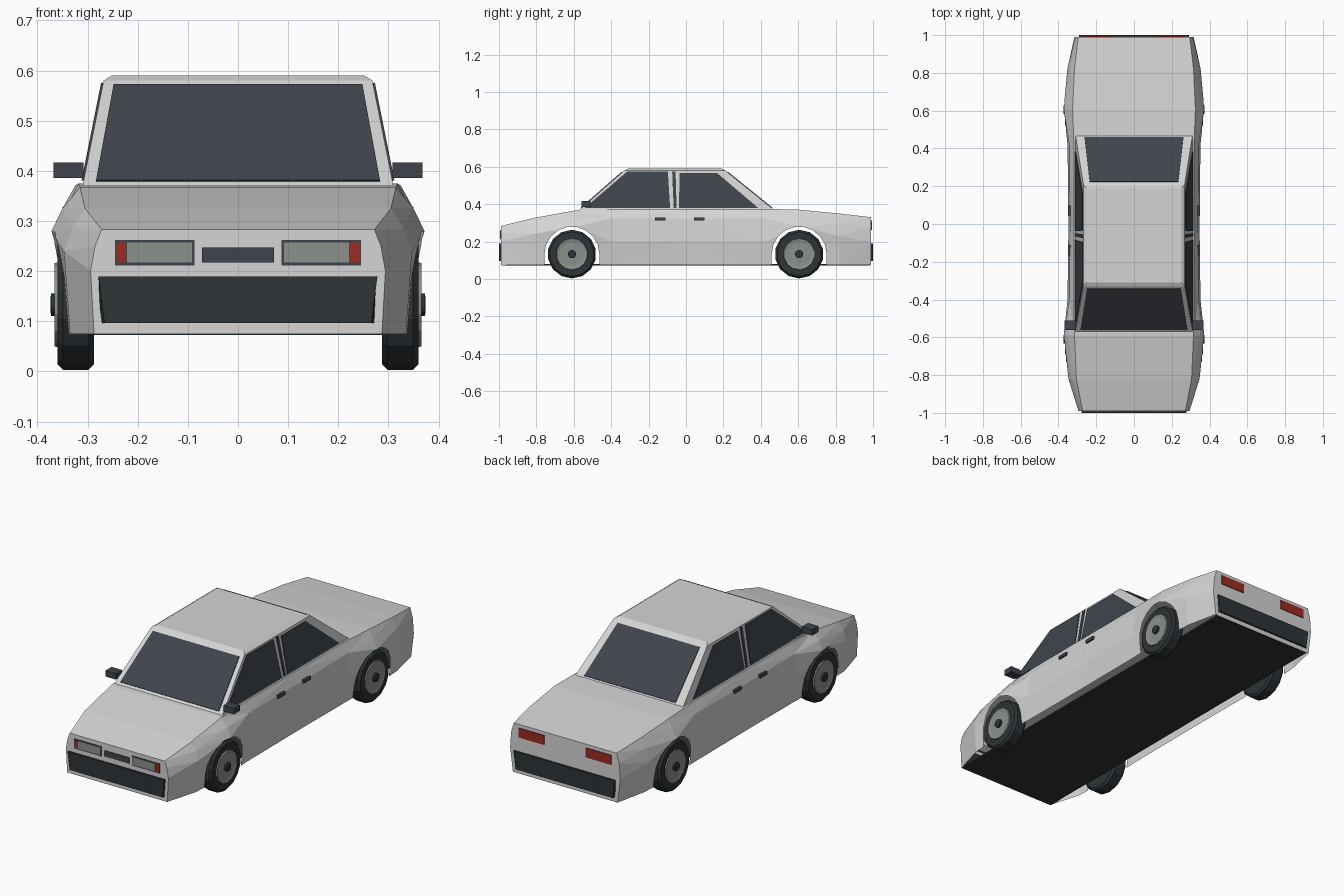
import bpy
import bmesh
import math
from mathutils import Vector

cube = bpy.data.objects.get("Cube")
if cube:
    bpy.data.objects.remove(cube, do_unlink=True)


def material(name, r, g, b):
    m = bpy.data.materials.new(name)
    m.use_nodes = True
    m.diffuse_color = (r, g, b, 1)
    m.node_tree.nodes["Principled BSDF"].inputs["Base Color"].default_value = (r, g, b, 1)
    return m


PAINT = material("silver paint", 0.66, 0.66, 0.66)
GLASS = material("dark glass and trim", 0.05, 0.059, 0.073)
RUBBER = material("black rubber", 0.026, 0.033, 0.037)
LENS = material("grey lens and rim", 0.26, 0.285, 0.265)
RED = material("red lamp", 0.33, 0.025, 0.015)


def finish(name, bm, *mats):
    bmesh.ops.recalc_face_normals(bm, faces=bm.faces[:])
    mesh = bpy.data.meshes.new(name)
    bm.to_mesh(mesh)
    bm.free()
    for m in mats:
        mesh.materials.append(m)
    obj = bpy.data.objects.new(name, mesh)
    bpy.context.collection.objects.link(obj)
    return obj


def loft(bm, rings, caps=True):
    """Skin closed rings of points; returns the side faces."""
    rows = [[bm.verts.new(p) for p in ring] for ring in rings]
    n = len(rows[0])
    sides = [bm.faces.new((a[i], a[(i + 1) % n], b[(i + 1) % n], b[i]))
             for a, b in zip(rows, rows[1:]) for i in range(n)]
    if caps:
        bm.faces.new(rows[0])
        bm.faces.new(rows[-1])
    return sides


def solid(name, rings, mat):
    bm = bmesh.new()
    loft(bm, rings)
    return finish(name, bm, mat)


def plate(name, pts, mat, t=0.004):
    """Thin prism centred on a flat outline."""
    p = [Vector(q) for q in pts]
    n = (p[1] - p[0]).cross(p[2] - p[0]).normalized() * t
    return solid(name, [[q - n for q in p], [q + n for q in p]], mat)


def rect(x0, x1, z0, z1, y):
    return [(x0, y, z0), (x1, y, z0), (x1, y, z1), (x0, y, z1)]


def box(name, x0, x1, y0, y1, z0, z1, mat):
    return solid(name, [rect(x0, x1, z0, z1, y0), rect(x0, x1, z0, z1, y1)], mat)


# Lower body: half cross-sections (x, z) from deck edge down to the sill
FLOOR_Z = 0.075
stations = [
    (-0.99, [(0.272, 0.283), (0.285, 0.25), (0.294, 0.20), 0.287]),
    (-0.82, [(0.305, 0.325), (0.330, 0.285), (0.347, 0.24), 0.335]),
    (-0.59, [(0.315, 0.367), (0.350, 0.325), (0.372, 0.28), 0.345]),
    (-0.40, [(0.318, 0.375), (0.342, 0.325), (0.352, 0.20), 0.337]),
    (0.00, [(0.318, 0.375), (0.339, 0.32), (0.347, 0.20), 0.335]),
    (0.42, [(0.318, 0.375), (0.342, 0.325), (0.352, 0.20), 0.337]),
    (0.61, [(0.325, 0.370), (0.350, 0.325), (0.372, 0.28), 0.345]),
    (0.82, [(0.315, 0.350), (0.338, 0.30), (0.353, 0.23), 0.337]),
    (0.99, [(0.295, 0.330), (0.310, 0.28), (0.316, 0.20), 0.300]),
]
rings = []
for y, half in stations:
    half = half[:3] + [(half[3], FLOOR_Z)]
    rings.append([(x, y, z) for x, z in half] + [(-x, y, z) for x, z in reversed(half)])
bm = bmesh.new()
sides = loft(bm, rings)
skin = [f for f in sides if f.calc_center_median().z > FLOOR_Z + 0.01]
bmesh.ops.triangulate(bm, faces=skin)
body = finish("body_shell", bm, PAINT)

# Wheel arches cut through the shell
WHEEL_Z = 0.133
AXLES = {"front": -0.61, "rear": 0.605}
for end, wy in AXLES.items():
    arc = [(wy + 0.147 * math.cos(a), WHEEL_Z + 0.147 * math.sin(a))
           for a in (math.pi * i / 9 for i in range(10))]
    arc += [(wy - 0.147, -0.05), (wy + 0.147, -0.05)]
    cutter = solid(end + "_arch_cutter", [[(x, y, z) for y, z in arc] for x in (-0.6, 0.6)], PAINT)
    cutter.hide_render = True
    mod = body.modifiers.new("arch", "BOOLEAN")
    mod.operation = "DIFFERENCE"
    mod.solver = "EXACT"
    mod.object = cutter
    bpy.context.view_layer.objects.active = body
    bpy.ops.object.modifier_apply(modifier=mod.name)
    bpy.data.objects.remove(cutter, do_unlink=True)

# Open the underside and the arches so that the body is a hollow shell
bm = bmesh.new()
bm.from_mesh(body.data)
inner = []
for f in bm.faces:
    c = f.calc_center_median()
    if abs(f.normal.x) < 0.002 and c.z < 0.288 and abs(c.y) < 0.95:
        inner.append(f)
bmesh.ops.delete(bm, geom=inner, context="FACES")
bm.to_mesh(body.data)
bm.free()

box("floor_pan", -0.287, 0.287, -0.985, 0.985, FLOOR_Z - 0.002, FLOOR_Z + 0.006, RUBBER)


# Cabin with tapered roof
def level(x, y0, y1, z):
    return [(-x, y0, z), (x, y0, z), (x, y1, z), (-x, y1, z)]


solid("cabin", [level(0.31, -0.57, 0.47, 0.37), level(0.268, -0.33, 0.21, 0.58),
                level(0.252, -0.31, 0.19, 0.59)], PAINT)


def pane(name, slope, lo, hi):
    """End glass lying on a sloped cabin end; lo and hi are (half width, z)."""
    pts = [(s * x, slope(z), z) for (x, z), signs in ((lo, (-1, 1)), (hi, (1, -1))) for s in signs]
    plate(name, pts, GLASS)


pane("windscreen", lambda z: -0.57 + (z - 0.37) * 0.24 / 0.21, (0.283, 0.379), (0.248, 0.57))
pane("rear_window", lambda z: 0.47 - (z - 0.37) * 0.26 / 0.21, (0.262, 0.379), (0.235, 0.57))

side_glass = {
    "front_side_window": [(-0.54, 0.38), (-0.085, 0.38), (-0.097, 0.573), (-0.315, 0.573)],
    "rear_side_window": [(-0.037, 0.38), (0.385, 0.38), (0.165, 0.567), (-0.035, 0.567)],
    "door_pillar_strip": [(-0.066, 0.38), (-0.05, 0.38), (-0.056, 0.575), (-0.074, 0.575)],
}

# Wheel profile rings: radius, distance from the centre plane
TYRE = [(0.02, 0.290), (0.118, 0.287), (0.13, 0.298), (0.13, 0.349), (0.119, 0.36), (0.085, 0.36)]
RIM = [(0.085, 0.358), (0.083, 0.366), (0.065, 0.362), (0.02, 0.362)]
HUB = [(0.022, 0.355), (0.022, 0.373), (0.012, 0.374)]
SIDES = 14


def lathe(name, profile, s, wy, mat):
    steps = [2 * math.pi * i / SIDES for i in range(SIDES)]
    solid(name, [[(s * x, wy + r * math.sin(a), WHEEL_Z + r * math.cos(a)) for a in steps]
                 for r, x in profile], mat)


# Parts repeated on both sides
for s, side in ((1, "left_"), (-1, "right_")):
    for name, pts in side_glass.items():
        plate(side + name, [(s * (0.31 - 0.2 * (z - 0.37)), y, z) for y, z in pts], GLASS)
    for end, wy in AXLES.items():
        lathe(side + end + "_tyre", TYRE, s, wy, RUBBER)
        lathe(side + end + "_rim", RIM, s, wy, LENS)
        lathe(side + end + "_hub", HUB, s, wy, RUBBER)
    for end, y in (("front", -0.138), ("rear", 0.07)):
        box(side + end + "_door_handle", s * 0.33, s * 0.35, y - 0.028, y + 0.028, 0.312, 0.328, GLASS)
    box(side + "mirror", s * 0.308, s * 0.368, -0.56, -0.51, 0.386, 0.417, GLASS)
    # Lamps
    plate(side + "headlamp_frame", rect(s * 0.087, s * 0.245, 0.211, 0.262, -0.99), GLASS, 0.002)
    plate(side + "headlamp_lens", rect(s * 0.092, s * 0.221, 0.217, 0.257, -0.99), LENS)
    plate(side + "front_indicator", rect(s * 0.223, s * 0.242, 0.217, 0.257, -0.99), RED)
    plate(side + "tail_lamp", rect(s * 0.12, s * 0.265, 0.263, 0.312, 0.99), RED)

plate("front_grille", rect(-0.072, 0.072, 0.217, 0.247, -0.99), GLASS)

# Bumpers, narrower along the lower edge
for s, end, w in ((-1, "front", 0.278), (1, "rear", 0.29)):
    solid(end + "_bumper", [
        [(-w, s * y, 0.189), (w, s * y, 0.189), (w - t, s * y, 0.097), (-w + t, s * y, 0.097)]
        for y, t in ((0.985, 0.004), (1.0, 0.012))], RUBBER)
